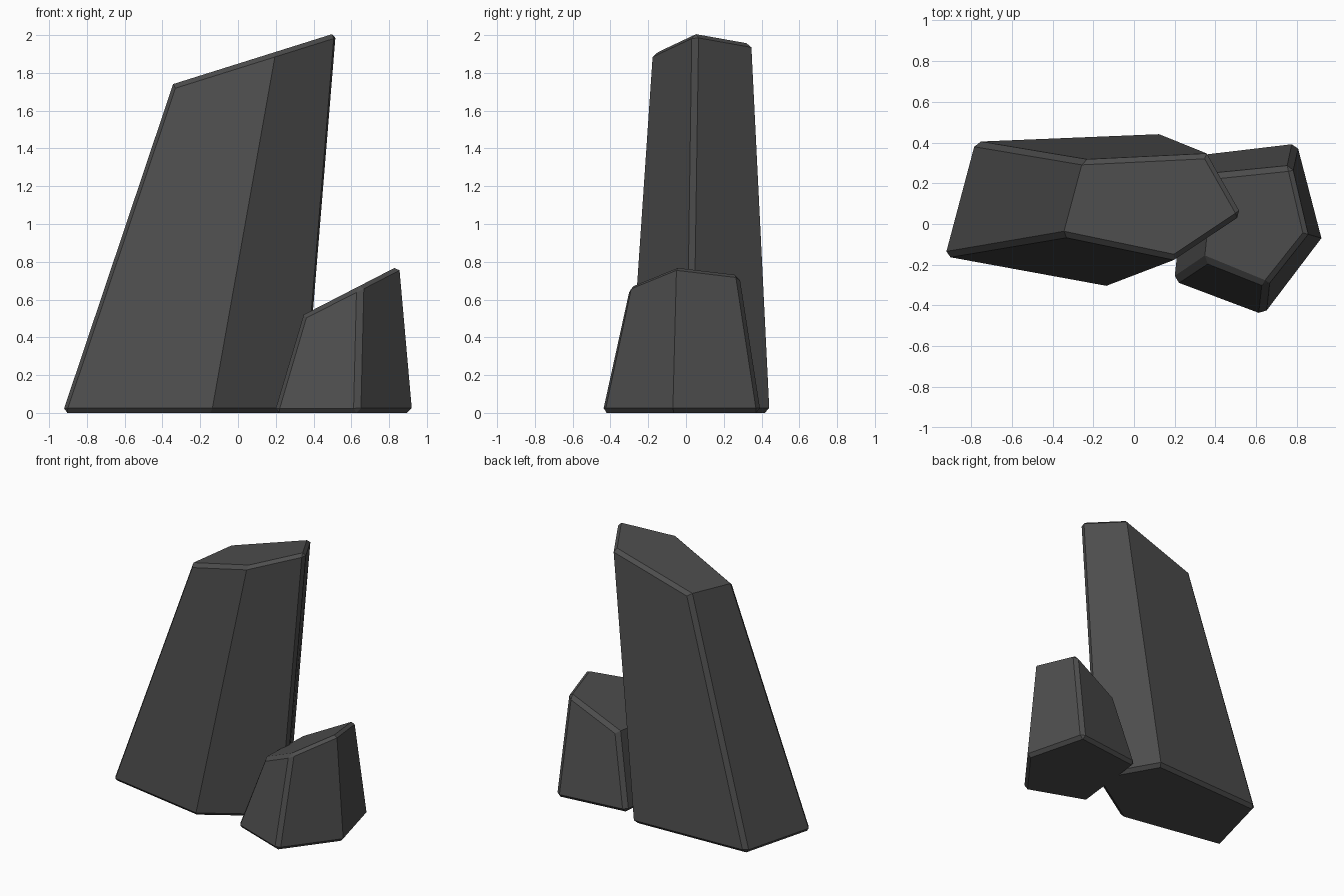
import bpy
import bmesh
import math

if "Cube" in bpy.data.objects:
    bpy.data.objects.remove(bpy.data.objects["Cube"])

stone = bpy.data.materials.new("dark grey stone")
stone.diffuse_color = (0.075, 0.075, 0.075, 1)
stone.use_nodes = True
stone.node_tree.nodes["Principled BSDF"].inputs["Base Color"].default_value = stone.diffuse_color


def rock(name, base, top, peak, slope):
    """Tapered five-sided block, its top cut by a plane that falls towards -x."""
    x_max = max(p[0] for p in top)
    bm = bmesh.new()
    low = [bm.verts.new((x, y, 0)) for x, y in base]
    high = [bm.verts.new((x, y, peak - (x_max - x) * slope)) for x, y in top]
    bm.faces.new(low[::-1])
    bm.faces.new(high)
    n = len(low)
    for i in range(n):
        j = (i + 1) % n
        bm.faces.new((low[i], low[j], high[j], high[i]))
    bmesh.ops.recalc_face_normals(bm, faces=bm.faces)
    mesh = bpy.data.meshes.new(name)
    bm.to_mesh(mesh)
    bm.free()
    mesh.materials.append(stone)
    obj = bpy.data.objects.new(name, mesh)
    bpy.context.collection.objects.link(obj)
    # narrow chamfer on the sharper edges only
    bevel = obj.modifiers.new("chamfer", 'BEVEL')
    bevel.width = 0.025
    bevel.segments = 1
    bevel.limit_method = 'ANGLE'
    bevel.angle_limit = math.radians(66)
    return obj


# tall leaning slab
rock("tall_rock",
     [(-0.935, -0.16), (-0.14, -0.305), (0.365, 0.015), (0.12, 0.442), (-0.785, 0.405)],
     [(-0.35, -0.06), (0.20, -0.175), (0.53, 0.045), (0.36, 0.345), (-0.25, 0.315)],
     2.015, 0.314)

# small rock leaning against its right side
rock("small_rock",
     [(0.19, -0.285), (0.635, -0.45), (0.922, -0.07), (0.80, 0.398), (0.26, 0.335)],
     [(0.345, -0.18), (0.65, -0.305), (0.853, -0.05), (0.775, 0.285), (0.39, 0.245)],
     0.78, 0.515)
